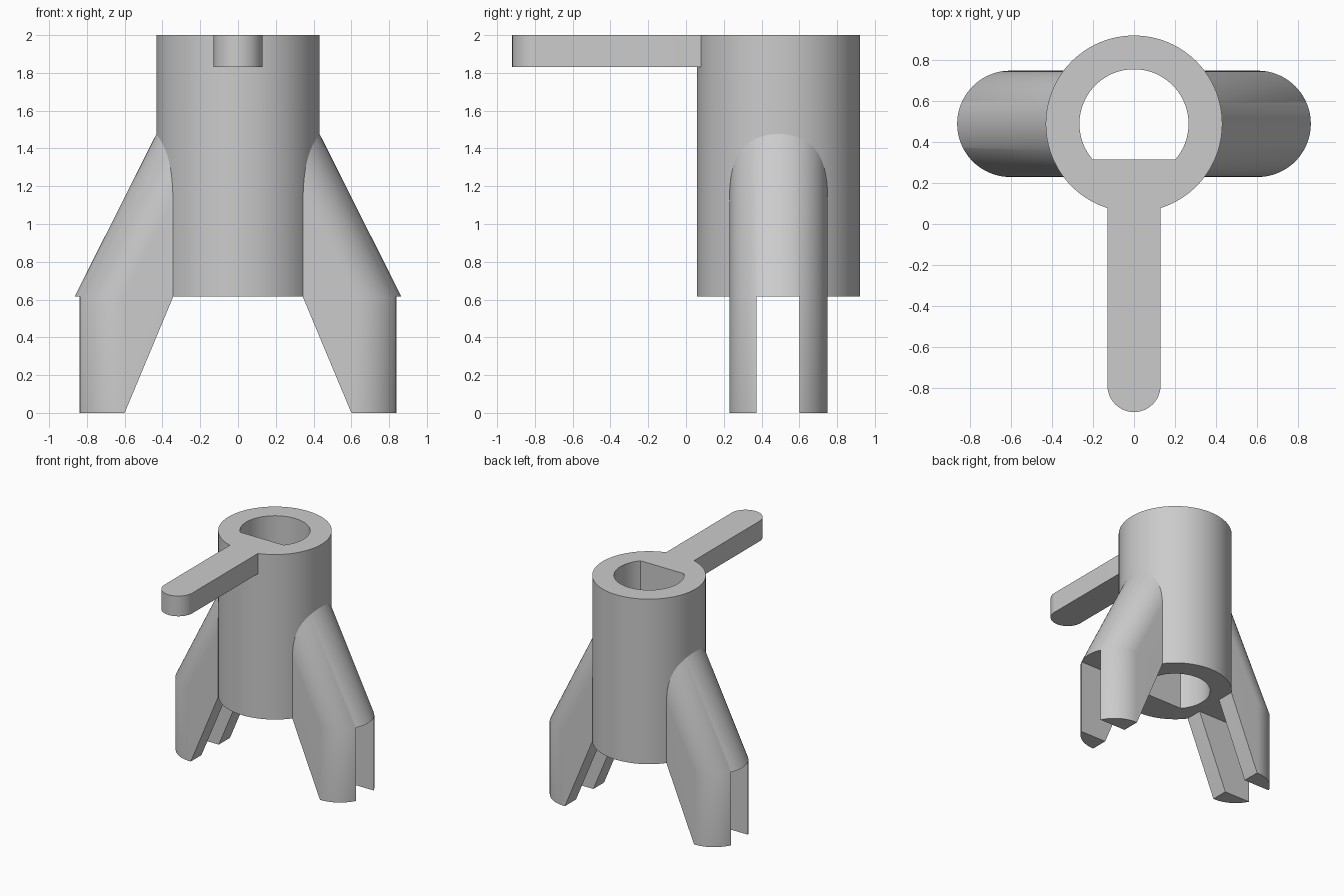
import bpy, bmesh
from math import pi, cos, sin, asin, radians

cube = bpy.data.objects.get("Cube")
if cube:
    bpy.data.objects.remove(cube, do_unlink=True)

CY = 0.49             # y of the tube axis
TUBE_R, BORE_R = 0.432, 0.267
TOP, STEP = 2.0, 0.615
LEG_R = 0.26
FLAT_Y = 0.315        # flat side of the bore

grey = bpy.data.materials.new("plain grey")
grey.use_nodes = True
colour = (0.6, 0.6, 0.6, 1)
grey.diffuse_color = colour
grey.node_tree.nodes["Principled BSDF"].inputs["Base Color"].default_value = colour


def arc(cx, cy, r, start, end, n):
    return [(cx + r * cos(start + (end - start) * i / n),
             cy + r * sin(start + (end - start) * i / n)) for i in range(n + 1)]


def loft(name, sections):
    """Solid through a list of (z, outline) sections with equal point counts."""
    bm = bmesh.new()
    rings = [[bm.verts.new((x, y, z)) for x, y in pts] for z, pts in sections]
    n = len(rings[0])
    for low, high in zip(rings, rings[1:]):
        for i in range(n):
            j = (i + 1) % n
            bm.faces.new((low[i], low[j], high[j], high[i]))
    bm.faces.new(rings[0][::-1])
    bm.faces.new(rings[-1])
    bmesh.ops.recalc_face_normals(bm, faces=bm.faces)
    mesh = bpy.data.meshes.new(name)
    bm.to_mesh(mesh)
    bm.free()
    mesh.materials.append(grey)
    obj = bpy.data.objects.new(name, mesh)
    bpy.context.collection.objects.link(obj)
    return obj


def prism(name, outline, z0, z1):
    return loft(name, [(z0, outline), (z1, outline)])


def activate(obj):
    bpy.ops.object.select_all(action='DESELECT')
    obj.select_set(True)
    bpy.context.view_layer.objects.active = obj


def cut(obj, cutter):
    activate(obj)
    mod = obj.modifiers.new("cut", 'BOOLEAN')
    mod.operation, mod.solver, mod.object = 'DIFFERENCE', 'EXACT', cutter
    bpy.ops.object.modifier_apply(modifier=mod.name)
    bpy.data.objects.remove(cutter, do_unlink=True)


def smooth(obj):
    activate(obj)
    bpy.ops.object.shade_smooth_by_angle(angle=radians(25))


# Tube with a D-shaped bore
tube = prism("tube", arc(0, CY, TUBE_R, 0, 2 * pi, 128)[:-1], STEP, TOP)
a = asin((FLAT_Y - CY) / BORE_R)
cut(tube, prism("bore_cutter", arc(0, CY, BORE_R, a, pi - a, 80), STEP - 0.2, TOP + 0.2))
smooth(tube)

# Handle with a rounded end, rooted in the tube wall
W = 0.13
handle = prism("handle", [(W, 0.15)] + arc(0, -0.79, W, 0, -pi, 32) + [(-W, 0.15)], 1.83, TOP)
smooth(handle)


# Legs: round-ended sections, vertical below the step, leaning into the tube above
def leg_section(side, inner, centre):
    pts = [(inner, CY - LEG_R)] + arc(centre, CY, LEG_R, -pi / 2, pi / 2, 48) + [(inner, CY + LEG_R)]
    return [(side * x, y) for x, y in pts]


for side, name in ((1, "left_leg"), (-1, "right_leg")):
    leg = loft(name, [(0, leg_section(side, 0.6, 0.605)),
                      (STEP, leg_section(side, 0.343, 0.605)),
                      (1.6, leg_section(side, 0.1, 0.11))])
    # Slot that splits the foot into two prongs
    slot = [(side * x, y) for x, y in ((0.1, 0.372), (1, 0.372), (1, 0.602), (0.1, 0.602))]
    cut(leg, prism("slot_cutter", slot, -0.2, STEP))
    # Keep the bore clear
    cut(leg, prism("clearance_cutter", arc(0, CY, BORE_R + 0.03, 0, 2 * pi, 64)[:-1], STEP - 0.1, TOP))
    smooth(leg)
